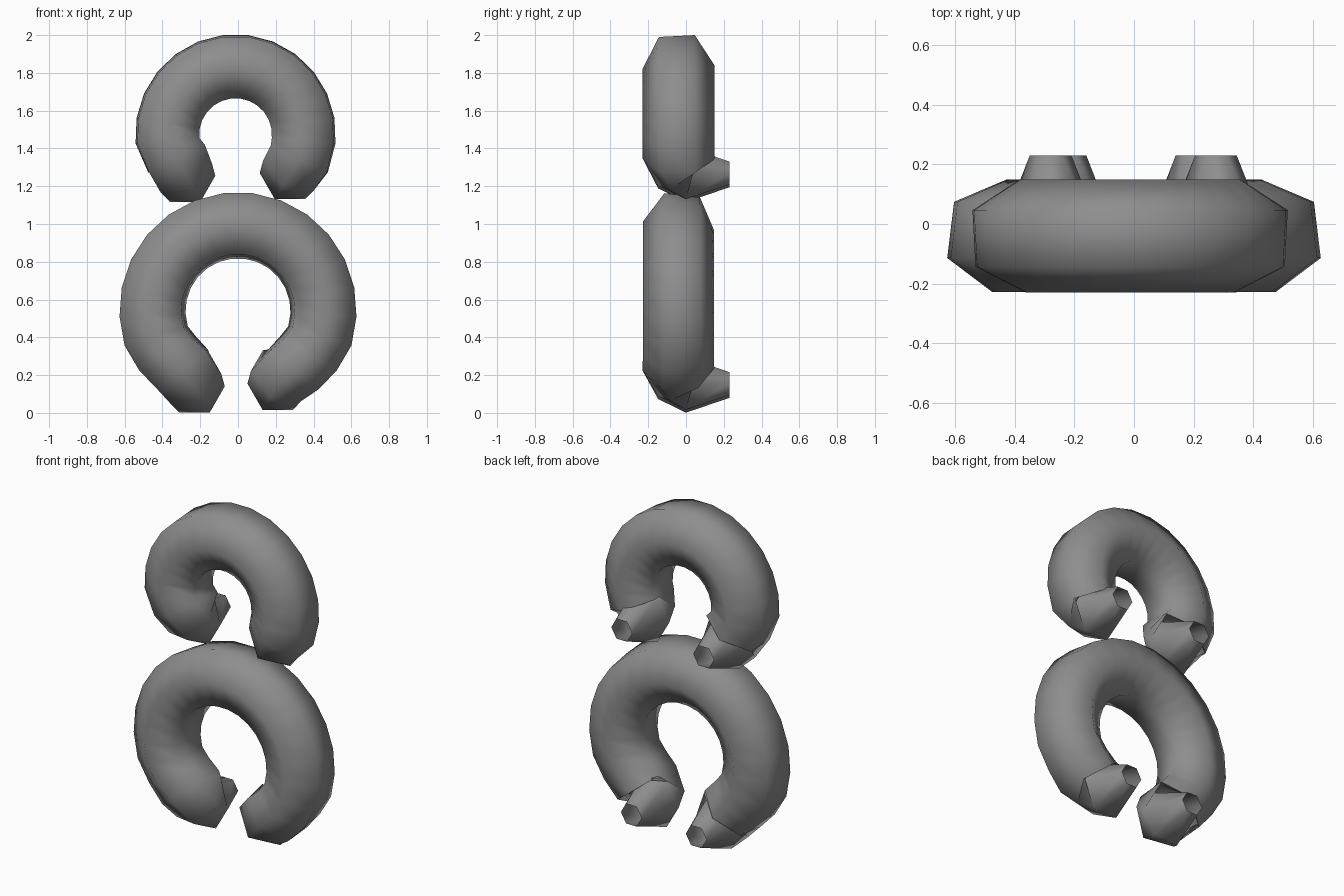
import bpy, bmesh
from math import sin, cos, radians
from mathutils import Vector

if "Cube" in bpy.data.objects:
    bpy.data.objects.remove(bpy.data.objects["Cube"])

Y = Vector((0, 1, 0))
TUBE_Y = -0.04

grey = bpy.data.materials.new("dark_grey")
grey.diffuse_color = (0.27, 0.27, 0.27, 1)
grey.use_nodes = True
grey.node_tree.nodes["Principled BSDF"].inputs["Base Color"].default_value = grey.diffuse_color


def hexagon(c, u, w, r, twist=0.0):
    # Six-sided section spanned by outward direction u and side direction w
    return [c + r * (cos(a) * u + sin(a) * w)
            for a in (radians(30 + 60 * k + twist) for k in range(6))]


def tip(side, centre, mid_points, neck, hub, twist):
    # Tube end that bends backwards and tapers into an open nozzle
    t = Vector((-side * 0.5, 0, -0.866))
    u = Vector((side * 0.866, 0, -0.5))
    base = Vector((centre[0], 0, centre[1]))
    rings = []
    for x, z in mid_points:
        p = Vector((side * x, TUBE_Y, z))
        rad = Vector((p.x - hub[0], 0, p.z - hub[1])).normalized()
        rings.append(hexagon(p, rad, Y, 0.19, twist))
    p = Vector((side * neck[0], TUBE_Y, neck[1]))
    rad = Vector((p.x - hub[0], 0, p.z - hub[1])).normalized()
    rings.append(hexagon(p, (rad + u).normalized(), Y, 0.19, twist / 2))
    rings.append(hexagon(base - t * 0.05 - Y * 0.02, u, (Y - t) * 0.7071, 0.18))
    rings.append(hexagon(base, u, -t, 0.16))
    rings.append(hexagon(base + Y * 0.23, u, -t, 0.07))
    return rings


def horseshoe(name, hub, radius, overrun, steps, left, right, mids, neck, twist):
    arc = []
    for i in range(steps + 1):
        a = radians(180 + overrun - (180 + 2 * overrun) * i / steps)
        d = Vector((cos(a), 0, sin(a)))
        arc.append(hexagon(Vector((hub[0], TUBE_Y, hub[1])) + d * radius, d, Y, 0.19, twist))
    rings = (tip(-1, left, mids, neck, hub, twist)[::-1] + arc
             + tip(1, right, mids, neck, hub, twist))
    bm = bmesh.new()
    loops = [[bm.verts.new(p) for p in ring] for ring in rings]
    for a, b in zip(loops, loops[1:]):
        for k in range(6):
            n = (k + 1) % 6
            bm.faces.new((a[k], a[n], b[n], b[k]))
    bmesh.ops.recalc_face_normals(bm, faces=bm.faces)
    mesh = bpy.data.meshes.new(name)
    bm.to_mesh(mesh)
    bm.free()
    mesh.materials.append(grey)
    ob = bpy.data.objects.new(name, mesh)
    bpy.context.collection.objects.link(ob)
    bpy.context.view_layer.objects.active = ob
    ob.select_set(True)
    bpy.ops.object.shade_smooth_by_angle(angle=radians(75))
    ob.select_set(False)


# Large lower loop
horseshoe("lower_loop", (0, 0.54), 0.453, 17, 15, (-0.23, 0.14), (0.21, 0.155),
          [(0.373, 0.315)], (0.293, 0.23), 7)
# Smaller upper loop
horseshoe("upper_loop", (-0.013, 1.473), 0.362, 5, 13, (-0.28, 1.255), (0.275, 1.27),
          [], (0.325, 1.345), -3)
